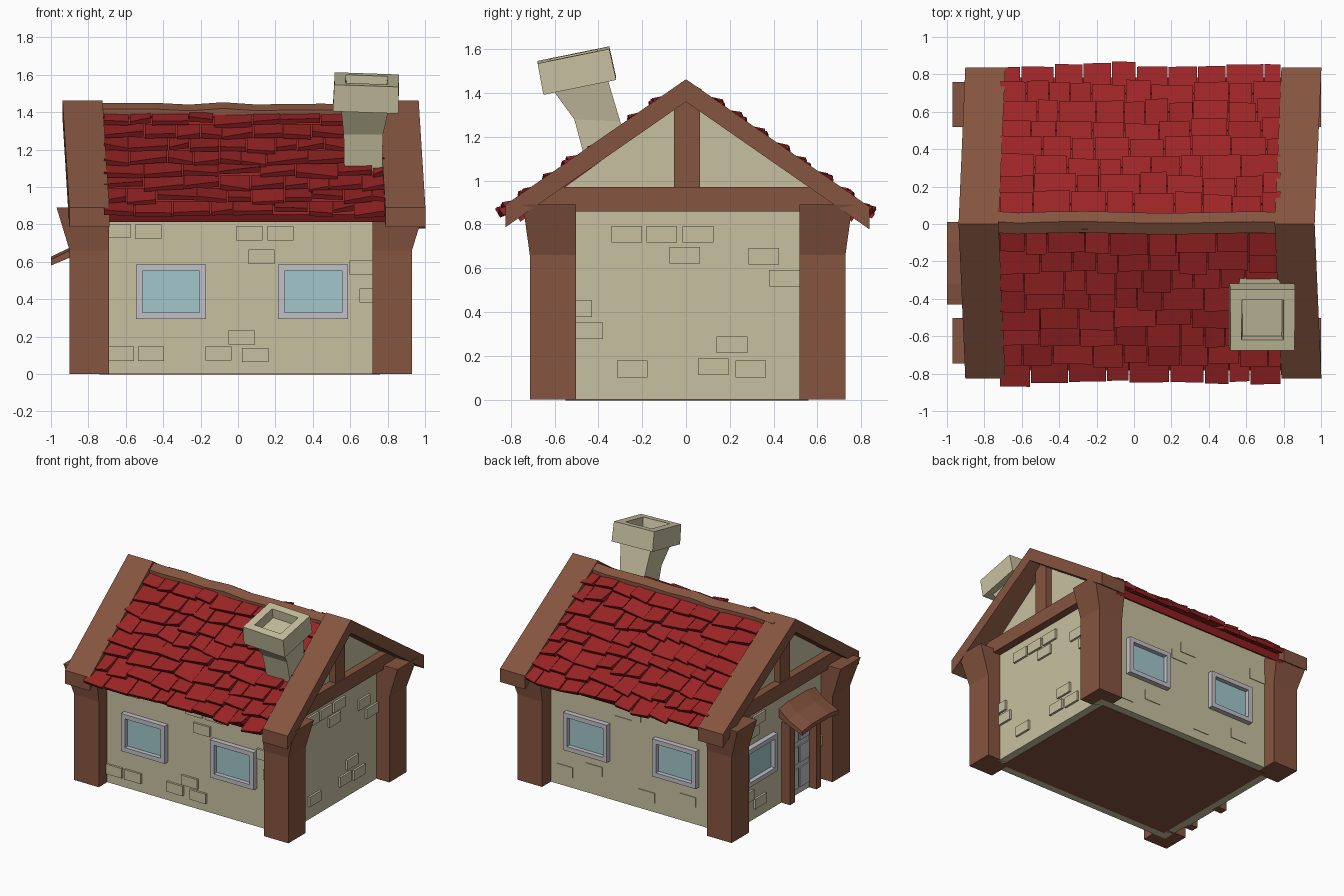
import bpy, bmesh, math, random
from mathutils import Vector

random.seed(4)
if "Cube" in bpy.data.objects:
    bpy.data.objects.remove(bpy.data.objects["Cube"])


def material(name, rgb):
    m = bpy.data.materials.new(name)
    m.use_nodes = True
    m.diffuse_color = (*rgb, 1)
    m.node_tree.nodes["Principled BSDF"].inputs["Base Color"].default_value = (*rgb, 1)
    return m


PLASTER = material("pale_plaster", (.575, .535, .352))
WOOD = material("brown_wood", (.235, .089, .050))
RED = material("red_tile", (.335, .018, .019))
GREY = material("light_grey", (.53, .53, .57))
GLASS = material("pale_blue_glass", (.36, .57, .60))


def add_loft(bm, rings):
    """Skin a closed solid through rings holding the same number of points."""
    vs = [[bm.verts.new(p) for p in r] for r in rings]
    n = len(vs[0])
    for a, b in zip(vs, vs[1:]):
        for i in range(n):
            j = (i + 1) % n
            bm.faces.new((a[i], a[j], b[j], b[i]))
    bm.faces.new(vs[0][::-1])
    bm.faces.new(vs[-1])


def finish(bm, name, mat):
    bmesh.ops.recalc_face_normals(bm, faces=bm.faces[:])
    me = bpy.data.meshes.new(name)
    bm.to_mesh(me)
    bm.free()
    me.materials.append(mat)
    ob = bpy.data.objects.new(name, me)
    bpy.context.collection.objects.link(ob)
    return ob


def loft(name, rings, mat):
    bm = bmesh.new()
    add_loft(bm, rings)
    return finish(bm, name, mat)


def rect(x0, x1, y0, y1, z):
    return [(x0, y0, z), (x1, y0, z), (x1, y1, z), (x0, y1, z)]


def box(name, x0, x1, y0, y1, z0, z1, mat):
    return loft(name, [rect(x0, x1, y0, y1, z) for z in (z0, z1)], mat)


# Wall planes; each maps (along, out, height) to a world position
X0, X1, Y0, Y1 = -.80, .82, -.61, .62
SIDES = {
    "front": lambda u, o, z: (u, Y0 - o, z),
    "back": lambda u, o, z: (u, Y1 + o, z),
    "left": lambda u, o, z: (X1 + o, u, z),
    "right": lambda u, o, z: (X0 - o, u, z),
}


def add_plate(bm, side, u0, u1, z0, z1, o0, o1):
    add_loft(bm, [[SIDES[side](u, o, z) for u, z in
                   ((u0, z0), (u1, z0), (u1, z1), (u0, z1))] for o in (o0, o1)])


def plate(name, side, u0, u1, z0, z1, o0, o1, mat):
    bm = bmesh.new()
    add_plate(bm, side, u0, u1, z0, z1, o0, o1)
    return finish(bm, name, mat)


# House body with gables, and the floor
PITCH = .695
gable = [(Y0, 0), (Y1, 0), (Y1, .93), (0, 1.37), (Y0, .93)]
loft("house_walls", [[(x, y, z) for y, z in gable] for x in (X0, X1)], PLASTER)
box("floor", X0 + .06, X1 - .06, Y0 + .06, Y1 - .06, -.0, .01, WOOD).location.z = -.003

# Corner posts flaring outward at the top
for sx, cx in ((-1, -.795), (1, .825)):
    for sy, cy in ((-1, -.608), (1, .623)):
        rings = []
        for z, fx, fy in ((0, 0, 0), (.66, 0, 0), (.89, .07, .032)):
            rings.append(rect(cx - sx * .105, cx + sx * (.105 + fx),
                              cy - sy * .105, cy + sy * (.105 + fy), z))
        loft("corner_post", rings, WOOD)

# Gable timbers: bargeboards, cross beam and king post
for sx, ridge_x in ((-1, -.83), (1, .86)):
    for sy, end in ((-1, -.825), (1, .838)):
        rings = []
        for y, shift in ((0, 0), (end, .036)):
            top, low = 1.463 - PITCH * abs(y), 1.36 - PITCH * abs(y)
            x0, x1 = ridge_x - .108 + shift, ridge_x + .106 + shift
            rings.append([(x0, y, low), (x1, y, low), (x1, y, top), (x0, y, top)])
        loft("bargeboard", rings, WOOD)
    side = "left" if sx > 0 else "right"
    plate("cross_beam", side, -.69, .69, .86, .97, -.04, .06, WOOD)
    plate("king_post", side, -.055, .065, .95, 1.38, -.04, .05, WOOD)

# Roof slabs and rows of uneven tiles
ANGLE = math.atan(PITCH)
COS, SIN = math.cos(ANGLE), math.sin(ANGLE)


def on_roof(s, x, d, n):
    """Point at distance d down the slope and n above it."""
    return Vector((x, s * (d * COS + n * SIN), 1.46 - d * SIN + n * COS))


for s, label in ((-1, "front"), (1, "back")):
    loft("roof_slab_" + label, [[on_roof(s, x, d, n) for x, n in
         ((-.74, -.10), (.79, -.10), (.79, -.05), (-.74, -.05))] for d in (0, .99)], RED)
    bm = bmesh.new()
    for row in range(8):
        start = .05 + row * .12
        x = -.72
        while x < .78:
            w = random.uniform(.11, .23)
            x2 = x + w if x + w < .72 else .785
            low = start + .145 + random.uniform(-.018, .018)
            skew, lift = random.uniform(-.01, .01), random.uniform(-.012, .012)
            rings = []
            for d, n, k in ((start - .01, -.04, 0), (low, .004 + lift, skew)):
                rings.append([on_roof(s, x + .003, d + k, n - .028),
                              on_roof(s, x2 - .003, d - k, n - .028),
                              on_roof(s, x2 - .003, d - k, n + k),
                              on_roof(s, x + .003, d + k, n - k)])
            add_loft(bm, rings)
            x = x2
    finish(bm, "roof_tiles_" + label, RED)

# Wavy ridge beam
rings = []
for i in range(10):
    x = -.80 + i * .18
    dy, dz = random.uniform(-.008, .008), random.uniform(-.008, .008)
    rings.append([(x, y + dy, z + dz) for y, z in
                  ((-.05, 1.37), (.065, 1.37), (.065, 1.415), (.01, 1.448), (-.05, 1.415))])
loft("ridge_beam", rings, WOOD)

# Crooked chimney: bent shaft and a tilted hollow cap
shaft = []
for x0, x1, ya, za, yb, zb in ((.57, .77, -.44, 1.02, -.24, 1.02),
                               (.565, .775, -.51, 1.28, -.30, 1.27),
                               (.55, .81, -.62, 1.43, -.36, 1.47)):
    shaft.append([(x0, ya, za), (x1, ya, za), (x1, yb, zb), (x0, yb, zb)])
loft("chimney_shaft", shaft, PLASTER)

bm = bmesh.new()
loops = []
for half, h in ((.1, 0), (.175, 0), (.172, .145), (.112, .145), (.105, .075)):
    loops.append([bm.verts.new(p) for p in rect(-half, half, -half * .97, half * .97, h)])
for a, b in zip(loops, loops[1:]):
    for i in range(4):
        bm.faces.new((a[i], a[i - 1], b[i - 1], b[i]))
bm.faces.new(loops[0])
bm.faces.new(loops[-1])
cap = finish(bm, "chimney_cap", PLASTER)
cap.location = (.683, -.485, 1.432)
cap.rotation_euler = (math.radians(11.5), math.radians(2), 0)


# Windows with a raised frame around recessed glass
def window(side, c):
    bm = bmesh.new()
    h, z0, z1, t = .187, .295, .585, .034
    for u0, u1, a, b in ((c - h, c - h + t, z0, z1), (c + h - t, c + h, z0, z1),
                         (c - h + t, c + h - t, z0, z0 + t), (c - h + t, c + h - t, z1 - t, z1)):
        add_plate(bm, side, u0, u1, a, b, -.02, .04)
    finish(bm, "window_frame_" + side, GREY)
    plate("window_glass_" + side, side, c - h + .02, c + h - .02, z0 + .02, z1 - .02,
          -.002, .006, GLASS)


for side, c in (("front", -.358), ("front", .402), ("back", -.358), ("back", .402), ("right", .265)):
    window(side, c)

# Door with jambs, raised panels and a handle
plate("door", "right", -.35, -.07, 0, .58, -.01, .012, GREY)
for u in (-.335, -.2):
    for z0, z1 in ((.05, .2), (.24, .37), (.41, .54)):
        plate("door_panel", "right", u, u + .115, z0, z1, 0, .022, GREY)
plate("door_handle", "right", -.115, -.09, .285, .315, 0, .045, GREY)
for u in (-.40, -.08):
    plate("door_jamb", "right", u, u + .06, 0, .62, -.01, .075, WOOD)

# Awning over the door, slightly arched along its underside
rings = []
for u, sag in ((-.43, 0), (-.32, .015), (-.1, .015), (.01, 0)):
    rings.append([(x, u, z + sag) for x, z in
                  ((X0 + .02, .75), (-.88, .67), (-1.0, .612), (-1.0, .58), (-.88, .63), (X0 + .02, .68))])
loft("door_awning", rings, WOOD)

# Scattered raised bricks, given as centre along the wall and height
BRICKS = {
    "front": [(-.645, .765), (-.48, .76), (.06, .753), (.228, .753), (.125, .627), (.665, .57),
              (.72, .42), (-.625, .108), (-.465, .108), (-.105, .11), (.02, .195), (.092, .102)],
    "left": [(-.27, .755), (-.11, .755), (.055, .755), (-.005, .66), (.355, .655), (.45, .555),
             (-.5, .415), (-.45, .315), (.21, .25), (-.245, .14), (.125, .15), (.295, .14)],
    "back": [(.02, .70), (.1, .62), (-.62, .72), (.6, .12), (.35, .19), (-.1, .11), (-.45, .17)],
    "right": [(.42, .76), (.26, .76), (.34, .68), (.25, .12), (.4, .2), (-.47, .3)],
}
for side, spots in BRICKS.items():
    bm = bmesh.new()
    out = .005 if side == "back" else .016
    for u, z in spots:
        add_plate(bm, side, u - .07, u + .07, z - .038, z + .038, -.01, out)
    finish(bm, "bricks_" + side, PLASTER)
